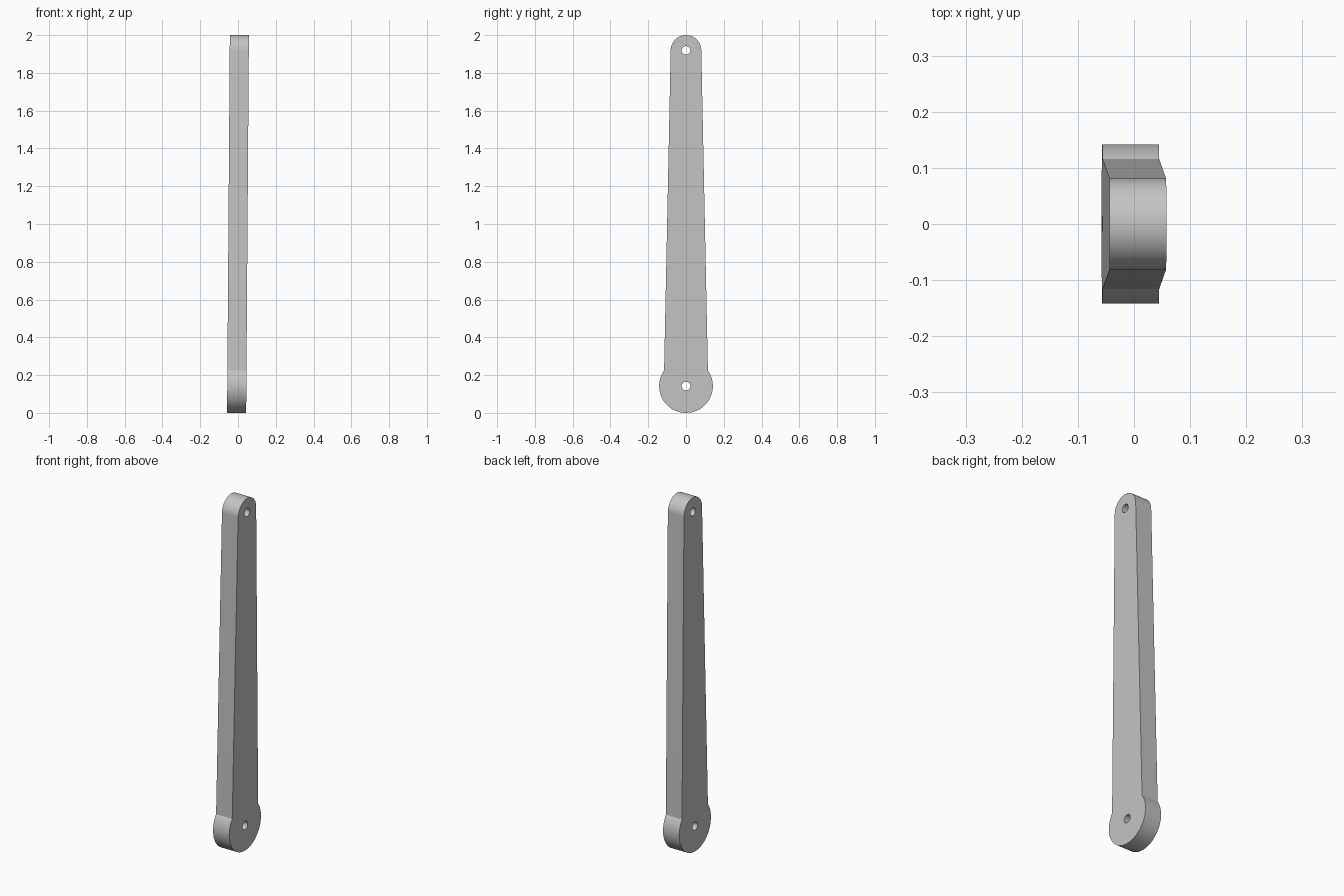
import bpy, bmesh
from math import sin, cos, pi, asin

cube = bpy.data.objects.get("Cube")
if cube:
    bpy.data.objects.remove(cube)

LOW_Z, LOW_R = 0.142, 0.142      # round boss at the foot
TOP_Z, TOP_R = 1.919, 0.081      # rounded tip
NECK = 0.116                     # half width where the bar meets the boss
HOLE_R = 0.023
THICK, LEAN = 0.101, 0.0145      # plate thickness and sideways lean


def arc(z, r, start, end, n):
    """Points on an arc in the YZ plane, angle measured from straight up."""
    steps = [start + (end - start) * i / n for i in range(n + 1)]
    return [(0, r * sin(a), z + r * cos(a)) for a in steps]


def loop(bm, points):
    """Closed ring of edges through the points."""
    verts = [bm.verts.new(p) for p in points]
    for i, v in enumerate(verts):
        bm.edges.new((v, verts[i - 1]))


# Grey material
grey = bpy.data.materials.new("grey_metal")
grey.use_nodes = True
colour = (0.55, 0.55, 0.55, 1)
grey.diffuse_color = colour
grey.node_tree.nodes["Principled BSDF"].inputs["Base Color"].default_value = colour

# Outline of the tapered bar with its two pin holes
bm = bmesh.new()
neck_angle = asin(NECK / LOW_R)
outline = arc(TOP_Z, TOP_R, -pi / 2, pi / 2, 40)
outline += arc(LOW_Z, LOW_R, neck_angle, 2 * pi - neck_angle, 64)
loop(bm, outline)
for z in (LOW_Z, TOP_Z):
    loop(bm, arc(z, HOLE_R, 0, 2 * pi, 32)[:-1])
bmesh.ops.triangle_fill(bm, edges=bm.edges[:], use_beauty=True, use_dissolve=False)

# Thicken into a plate, then lean it slightly to one side
side = bmesh.ops.extrude_face_region(bm, geom=bm.faces[:], use_keep_orig=True)
moved = [g for g in side["geom"] if isinstance(g, bmesh.types.BMVert)]
bmesh.ops.translate(bm, verts=moved, vec=(THICK, 0, 0))
for v in bm.verts:
    v.co.x += -THICK / 2 + LEAN * (v.co.z / 2 - 0.5)
bmesh.ops.recalc_face_normals(bm, faces=bm.faces[:])

mesh = bpy.data.meshes.new("lever_arm")
bm.to_mesh(mesh)
bm.free()
mesh.materials.append(grey)
arm = bpy.data.objects.new("lever_arm", mesh)
bpy.context.collection.objects.link(arm)

# Smooth rounded ends with crisp edges
bpy.ops.object.select_all(action="DESELECT")
arm.select_set(True)
bpy.context.view_layer.objects.active = arm
bpy.ops.object.shade_smooth_by_angle(angle=pi / 6)
